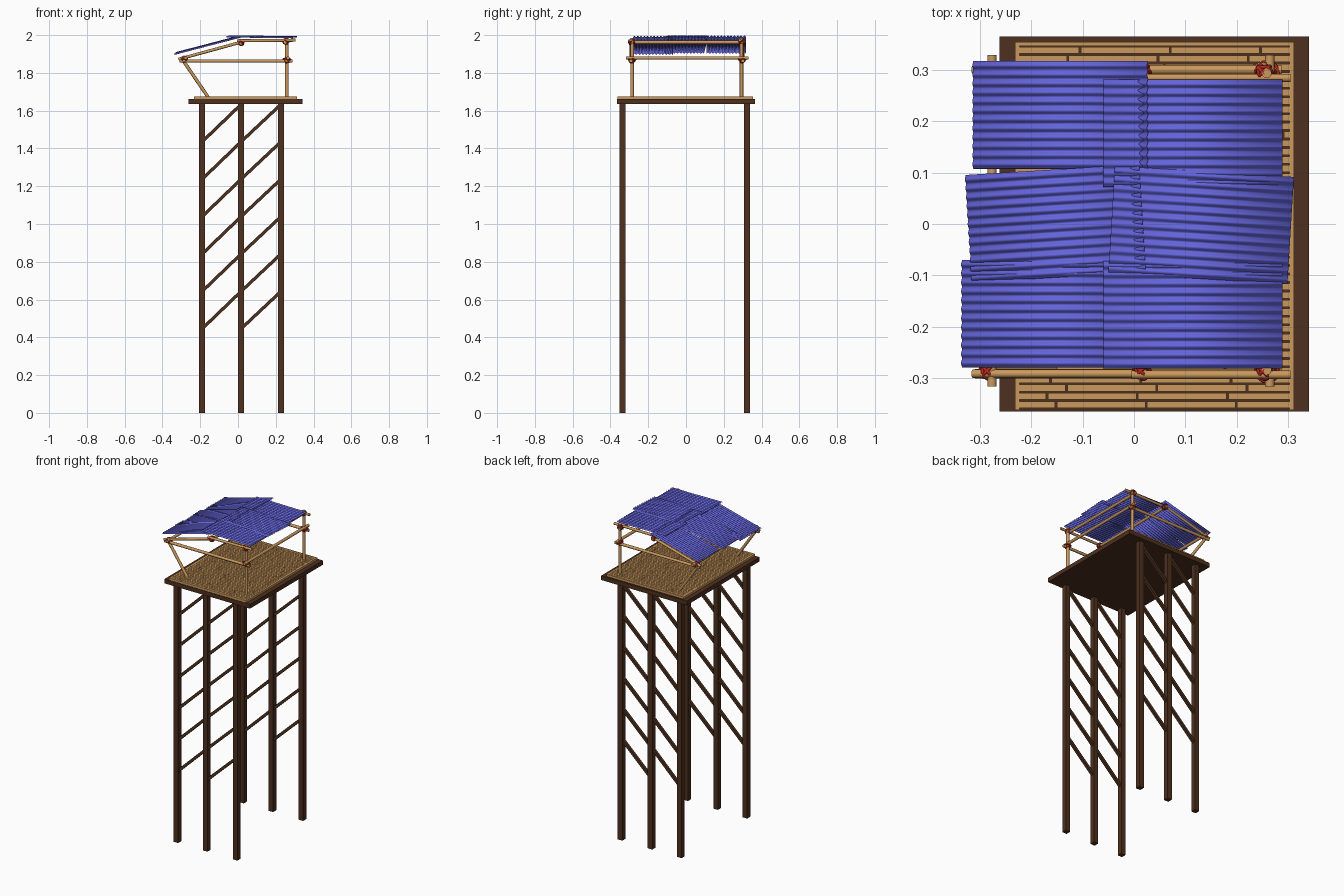
import bpy, bmesh, math, random
from mathutils import Vector, Matrix

if "Cube" in bpy.data.objects:
    bpy.data.objects.remove(bpy.data.objects["Cube"])

random.seed(4)


def material(name, rgb):
    m = bpy.data.materials.new(name)
    m.diffuse_color = (*rgb, 1)
    m.use_nodes = True
    m.node_tree.nodes["Principled BSDF"].inputs["Base Color"].default_value = m.diffuse_color
    return m


DARK = material("dark_wood", (0.075, 0.03, 0.013))
TAN = material("light_wood", (0.6, 0.32, 0.11))
BLUE = material("blue_sheet", (0.13, 0.13, 0.72))
RED = material("red_rope", (0.5, 0.02, 0.012))


def finish(bm, name, mat, smooth=False):
    me = bpy.data.meshes.new(name)
    bm.normal_update()
    bm.to_mesh(me)
    bm.free()
    ob = bpy.data.objects.new(name, me)
    bpy.context.collection.objects.link(ob)
    me.materials.append(mat)
    if smooth:
        for p in me.polygons:
            p.use_smooth = len(p.vertices) == 4
    return ob


def add_box(bm, x0, x1, y0, y1, z0, z1):
    m = Matrix.Translation(((x0 + x1) / 2, (y0 + y1) / 2, (z0 + z1) / 2))
    m = m @ Matrix.Diagonal((x1 - x0, y1 - y0, z1 - z0, 1))
    bmesh.ops.create_cube(bm, size=1, matrix=m)


def box(name, mat, *dims):
    bm = bmesh.new()
    add_box(bm, *dims)
    return finish(bm, name, mat)


def pole(name, a, b, r=0.009):
    a, b = Vector(a), Vector(b)
    d = b - a
    bm = bmesh.new()
    m = Matrix.Translation((a + b) / 2) @ d.to_track_quat('Z', 'Y').to_matrix().to_4x4()
    bmesh.ops.create_cone(bm, cap_ends=True, segments=12, radius1=r, radius2=r,
                          depth=d.length, matrix=m)
    return finish(bm, name, TAN, True)


# Tall square posts and diagonal braces on the front and back
POST_X = (-0.19, 0.016, 0.227)
for side, y in (("front", -0.337), ("back", 0.323)):
    for i, x in enumerate(POST_X):
        box(f"{side}_post_{i}", DARK, x - 0.016, x + 0.016, y - 0.016, y + 0.016, 0, 1.64)
    bm = bmesh.new()
    for xa, xb in zip(POST_X, POST_X[1:]):
        for k in range(6):
            z = 0.445 + 0.198 * k
            a, b = Vector((xa, y, z)), Vector((xb, y, z + 0.198))
            m = Matrix.Translation((a + b) / 2)
            m = m @ (b - a).to_track_quat('Z', 'Y').to_matrix().to_4x4()
            m = m @ Matrix.Diagonal((0.017, 0.017, (b - a).length, 1))
            bmesh.ops.create_cube(bm, size=1, matrix=m)
    finish(bm, f"{side}_braces", DARK)

# Platform slab, tan rim and staggered planks
box("platform_slab", DARK, -0.262, 0.341, -0.366, 0.366, 1.634, 1.661)
RX0, RX1, RY0, RY1 = -0.232, 0.312, -0.363, 0.355
PX0, PX1, PY0, PY1 = -0.223, 0.303, -0.361, 0.347
bm = bmesh.new()
add_box(bm, RX0, PX0, RY0, RY1, 1.655, 1.675)
add_box(bm, PX1, RX1, RY0, RY1, 1.655, 1.675)
add_box(bm, PX0, PX1, RY0, PY0, 1.655, 1.675)
add_box(bm, PX0, PX1, PY1, RY1, 1.655, 1.675)
finish(bm, "floor_rim", TAN)
box("floor_gap_bed", DARK, PX0, PX1, PY0, PY1, 1.655, 1.670)
bm = bmesh.new()
ROWS, GAP = 43, 0.0017
pitch = (PY1 - PY0) / ROWS
for r in range(ROWS):
    y0 = PY0 + r * pitch
    x = PX0
    end = PX0 + random.uniform(0.04, 0.17)
    while x < PX1:
        end = min(end, PX1)
        add_box(bm, x + (GAP if x > PX0 else 0), end - (GAP if end < PX1 else 0),
                y0 + GAP, y0 + pitch - GAP, 1.66, 1.675)
        x, end = end, end + 0.176
finish(bm, "floor_planks", TAN)

# Shelter frame poles, one set per side
for side, y, s in (("front", -0.285, -1), ("back", 0.294, 1)):
    pole(f"{side}_upright", (0.259, y, 1.67), (0.259, y, 1.985), 0.0095)
    pole(f"{side}_slanted_strut", (-0.157, y, 1.67), (-0.295, y, 1.872))
    yo = y + s * 0.007
    pole(f"{side}_tie_beam", (-0.31, yo, 1.863), (0.288, yo, 1.863))
    pole(f"{side}_low_rafter", (-0.315, yo, 1.872), (0.025, yo, 1.965), 0.008)
    pole(f"{side}_high_rafter", (-0.005, y - 0.009, 1.970), (0.305, y - 0.009, 1.973), 0.008)
# Cross poles running front to back
pole("eave_cross_pole", (-0.277, -0.317, 1.879), (-0.277, 0.33, 1.879))
pole("middle_cross_pole", (0.265, -0.317, 1.879), (0.265, 0.33, 1.879))
pole("ridge_cross_pole", (0.016, -0.303, 1.958), (0.016, 0.315, 1.958))
pole("top_cross_pole", (0.25, -0.303, 1.962), (0.25, 0.315, 1.962))


# Red rope lashings: crossed rings around each joint
def add_ring(bm, c, axis, R, r=0.0035, n=16, k=6):
    rot = Vector(axis).to_track_quat('Z', 'Y').to_matrix()
    rings = []
    for i in range(n):
        a = math.tau * i / n
        ring = []
        for j in range(k):
            t = math.tau * j / k
            rad = R + r * math.cos(t)
            p = Vector((rad * math.cos(a), rad * math.sin(a), r * math.sin(t)))
            ring.append(bm.verts.new(Vector(c) + rot @ p))
        rings.append(ring)
    for i in range(n):
        A, B = rings[i], rings[(i + 1) % n]
        for j in range(k):
            bm.faces.new((A[j], B[j], B[(j + 1) % k], A[(j + 1) % k]))


for side, y in (("front", -0.287), ("back", 0.296)):
    for part, x, z in (("eave", -0.284, 1.872), ("ridge", 0.016, 1.961),
                       ("top", 0.254, 1.966), ("middle", 0.26, 1.868)):
        bm = bmesh.new()
        for ax in ((1, 1, 0.2), (1, -1, 0.2), (1, 0.2, 1), (0.2, 1, -0.8)):
            add_ring(bm, (x, y, z), ax, 0.0165)
        if part == "middle":
            add_ring(bm, (x, y, z + 0.004), (0.1, 0.1, 1), 0.021)
        finish(bm, f"{side}_{part}_lashing", RED, True)


# Corrugated roof sheets
def sheet(name, cx, cy, cz, length, width, slope, yaw, waves):
    bm = bmesh.new()
    n = waves * 8
    rows = []
    for i in range(n + 1):
        y = -width / 2 + width * i / n
        z = -0.0036 * math.cos(math.tau * waves * i / n)
        rows.append([bm.verts.new((sx * length / 2, y, z)) for sx in (-1, 1)])
    for a, b in zip(rows, rows[1:]):
        bm.faces.new((a[0], a[1], b[1], b[0]))
    ob = finish(bm, name, BLUE, True)
    ob.location = (cx, cy, cz)
    ob.rotation_euler = (0, -slope, math.radians(yaw))
    mod = ob.modifiers.new("thickness", 'SOLIDIFY')
    mod.thickness = 0.001
    mod.offset = 0


LOW = math.atan(0.26)
for name, x, y, yaw, lift in (("back", -0.144, 0.213, 0, 0),
                              ("middle", -0.153, 0.001, 3.5, 0.003),
                              ("front", -0.166, -0.175, 0, 0)):
    sheet(f"low_roof_sheet_{name}", x, y, 1.9 + (x + 0.335) * 0.26 + lift,
          0.352, 0.21, LOW, yaw, 12)
for name, x, y, yaw, lift in (("back", 0.115, 0.177, 0, 0),
                              ("middle", 0.131, -0.002, -3.5, 0.003),
                              ("front", 0.115, -0.177, 0, 0)):
    sheet(f"high_roof_sheet_{name}", x, y, 1.9895 + lift, 0.35, 0.209,
          -0.012, yaw, 12)
